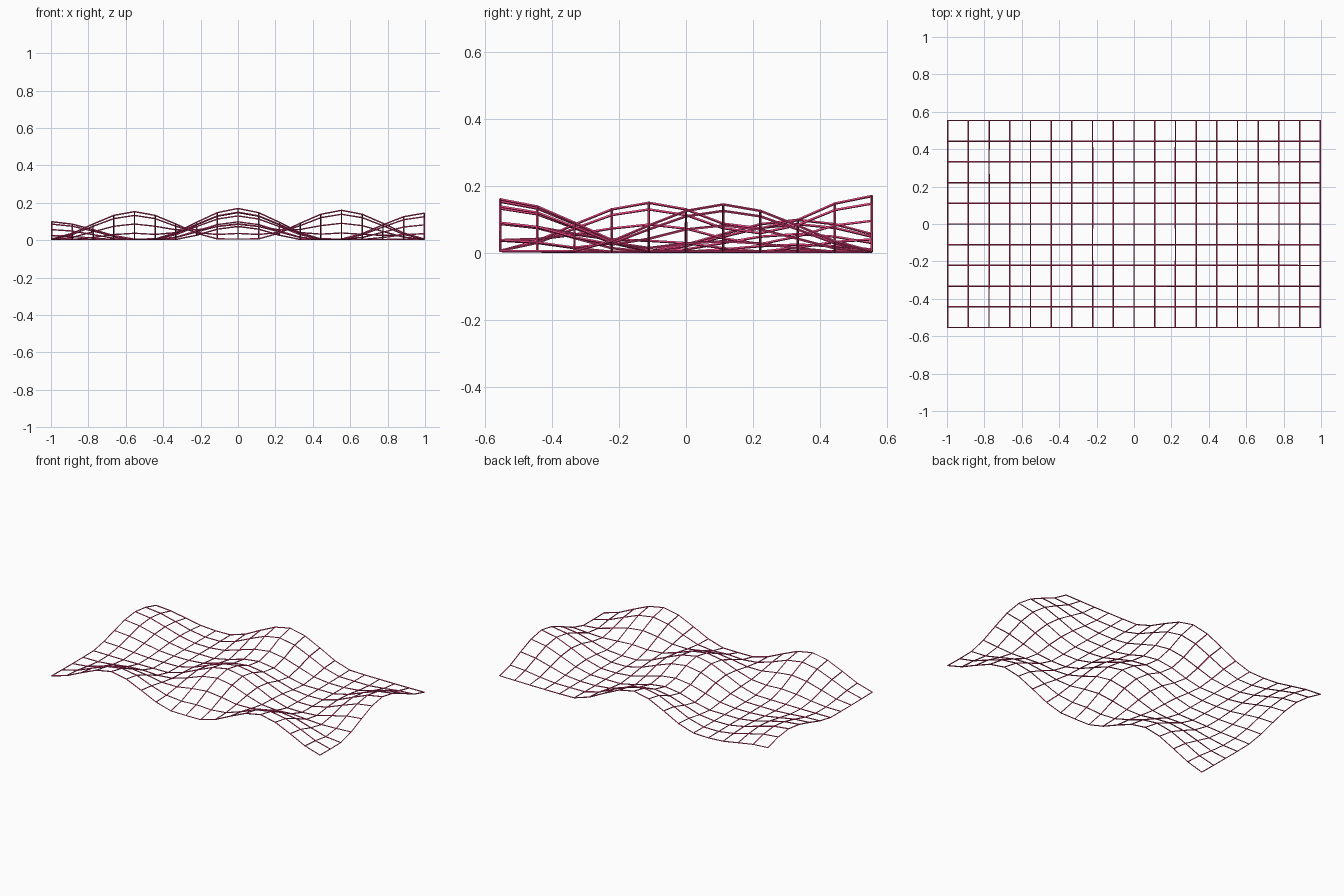
import bpy, bmesh, math

if "Cube" in bpy.data.objects:
    bpy.data.objects.remove(bpy.data.objects["Cube"])

WIRE = 0.0075     # wire thickness
RADIUS = 0.48     # reach of each hill
CELL = 1 / 9

# hills: grid column, grid row, height
HILLS = [(0, 5, 0.166), (5, -5, 0.156), (-5, -5, 0.149),
         (0, -1, 0.146), (9, 1, 0.141), (-9, 3, 0.095)]


def height(x, y):
    z = 0
    for col, row, h in HILLS:
        t = max(0, 1 - math.hypot(x - col * CELL, y - row * CELL) / RADIUS)
        z += h * t * t * (3 - 2 * t)
    return z


# rectangular net of 18 x 10 cells, lifted into soft hills
bm = bmesh.new()
bmesh.ops.create_grid(bm, x_segments=18, y_segments=10, size=1)
for v in bm.verts:
    v.co.y *= 5 * CELL
    v.co.z = WIRE / 2 + height(v.co.x, v.co.y)
    v.co.x *= 1 - WIRE / 2
    v.co.y *= 1 - WIRE / 2
mesh = bpy.data.meshes.new("wavy_net")
bm.to_mesh(mesh)
bm.free()
net = bpy.data.objects.new("wavy_net", mesh)
bpy.context.collection.objects.link(net)

# thin square wires along every edge
wire = net.modifiers.new("wires", 'WIREFRAME')
wire.thickness = WIRE
wire.offset = 0
wire.use_boundary = True
wire.use_replace = True
wire.use_even_offset = True

# bright crimson colour
mat = bpy.data.materials.new("crimson")
mat.diffuse_color = (1.0, 0.07, 0.27, 1)
mat.use_nodes = True
mat.node_tree.nodes["Principled BSDF"].inputs["Base Color"].default_value = mat.diffuse_color
mesh.materials.append(mat)
